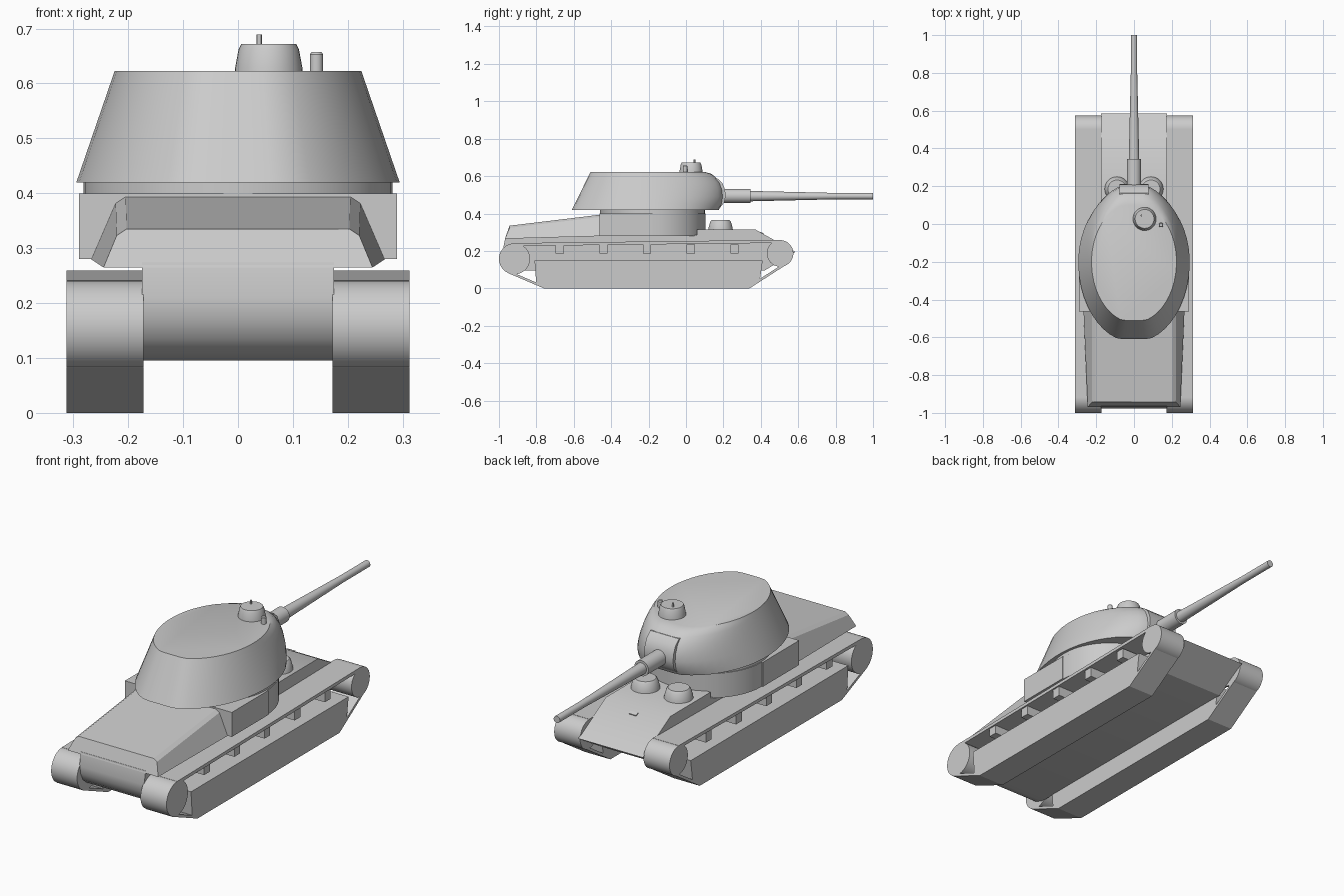
import bpy, bmesh, math
from mathutils import Vector

if "Cube" in bpy.data.objects:
    bpy.data.objects.remove(bpy.data.objects["Cube"])


def finish(name, bm, smooth=False):
    bmesh.ops.remove_doubles(bm, verts=bm.verts, dist=1e-5)
    bmesh.ops.recalc_face_normals(bm, faces=bm.faces)
    me = bpy.data.meshes.new(name)
    bm.to_mesh(me)
    bm.free()
    ob = bpy.data.objects.new(name, me)
    bpy.context.collection.objects.link(ob)
    if smooth:
        bpy.ops.object.select_all(action='DESELECT')
        ob.select_set(True)
        bpy.context.view_layer.objects.active = ob
        bpy.ops.object.shade_smooth_by_angle(angle=math.radians(30))
    return ob


def loft(name, rings, smooth=False):
    bm = bmesh.new()
    vs = [[bm.verts.new(p) for p in r] for r in rings]
    n = len(vs[0])
    for a, b in zip(vs, vs[1:]):
        for i in range(n):
            bm.faces.new((a[i], a[(i + 1) % n], b[(i + 1) % n], b[i]))
    bm.faces.new(vs[0])
    bm.faces.new(vs[-1])
    return finish(name, bm, smooth)


def side_profile(name, yz, x0, x1, smooth=False):
    return loft(name, [[(x, y, z) for y, z in yz] for x in (x0, x1)], smooth)


def turned(name, centre, steps, axis='Z', n=32):
    """Rings of (radius, distance) stacked along an axis."""
    order = {'Z': lambda u, v, d: (u, v, d), 'Y': lambda u, v, d: (u, d, v),
             'X': lambda u, v, d: (d, u, v)}[axis]
    c = Vector(centre)
    rings = [[c + Vector(order(r * math.cos(i * math.tau / n), r * math.sin(i * math.tau / n), d))
              for i in range(n)] for r, d in steps]
    return loft(name, rings, True)


def strip(name, a, b, t, x0, x1):
    """Thin plate from a to b in the side view, thickened on its left."""
    (ay, az), (by, bz) = a, b
    d = Vector((by - ay, bz - az)).normalized() * t
    return side_profile(name, [a, b, (by - d.y, bz + d.x), (ay - d.y, az + d.x)], x0, x1)


# Hull with rounded tail, sloped nose and raised driver deck
side_profile("hull", [(-.965, .275), (-.978, .21), (-.972, .17), (-.955, .135), (-.925, .11), (-.88, .095),
                      (.42, .095), (.585, .195), (.37, .315), (.06, .315), (.06, .285)], -.175, .175, True)

# Sloped engine deck
def deck_ring(y_top, y_low, top, low, xt, xl):
    c = .012
    return [(-xl, y_low, low), (xl, y_low, low), (xt + c / 2, y_top, top - c),
            (xt - c, y_top, top), (-xt + c, y_top, top), (-xt - c / 2, y_top, top - c)]

loft("engine_deck", [deck_ring(-.943, -.968, .335, .265, .215, .245),
                     deck_ring(-.44, -.44, .396, .28, .217, .268)])

# Turret base: square at the back, round at the front
arc = [(.285 * math.cos(i * math.pi / 24), -.18 + .285 * math.sin(i * math.pi / 24)) for i in range(25)]
plan = [(-.29, -.18), (-.29, -.462), (.29, -.462), (.29, -.18)] + arc
loft("turret_base", [[(x, y, z) for x, y in plan] for z in (.28, .40)], True)
turned("turret_ring", (0, -.18, 0), [(.281, .39), (.281, .43)], n=48)

# Egg-shaped turret, sloped sides and rounded nose
def turret_ring(z, front):
    t = (z - .42) / .203
    half, rear = .295 - .07 * t, .41 - .10 * t
    pts = []
    for i in range(48):
        a = (i + .5) * math.tau / 48
        s = max(-1, min(1, 1.04 * math.sin(a)))
        pts.append((half * math.cos(a), -.2 + s * (front if s > 0 else rear), z))
    return pts

loft("turret", [turret_ring(z, f) for z, f in
                [(.42, .375), (.45, .393), (.49, .40), (.53, .396), (.565, .383), (.595, .358),
                 (.612, .335), (.623, .30)]], True)

# Gun shield, sleeve and barrel
side_profile("gun_shield", [(.08, .435), (.185, .435), (.205, .46), (.212, .495), (.208, .53),
                            (.193, .565), (.165, .59), (.08, .59)], -.078, .078, True)
turned("gun_sleeve", (0, 0, .494), [(.038, .15), (.038, .345)], 'Y')
turned("gun_barrel", (0, 0, .493), [(.028, .33), (.024, .5), (.017, .8), (.017, 1.0)], 'Y')

# Commander cupola, periscope and roof vent
turned("cupola", (.056, .027, 0), [(.063, .61), (.061, .63), (.055, .662), (.05, .672)])
turned("cupola_periscope", (.039, .045, 0), [(.005, .66), (.005, .689)], n=12)
turned("roof_vent", (.143, -.005, 0), [(.012, .60), (.012, .653), (.009, .657)], n=16)

# Driver hatches and vision slot
for s, side in ((-1, "left"), (1, "right")):
    turned(side + "_driver_hatch", (s * .09, .185, 0), [(.066, .31), (.064, .325), (.055, .357), (.048, .365)])
side_profile("vision_slot", [(.39, .29), (.41, .28), (.415, .295), (.40, .302)], -.02, .02)

# Running gear on each side
IN, OUT = .172, .3125
for s, side in ((-1, "left"), (1, "right")):
    a, b = s * IN, s * OUT
    turned(side + "_rear_wheel", (0, -.917, .158), [(.083, a), (.083, b)], 'X', 40)
    turned(side + "_front_wheel", (0, .503, .187), [(.071, a), (.071, b)], 'X', 40)
    side_profile(side + "_track_run", [(-.81, .15), (-.80, .02), (-.76, 0), (.34, 0), (.395, .045), (.41, .15)], a, b)
    strip(side + "_track_top", (-.917, .226), (.503, .243), .016, a, b)
    strip(side + "_track_rear_slope", (-.955, .083), (-.76, 0), .013, a, b)
    strip(side + "_track_front_slope", (.34, 0), (.553, .137), .013, a, b)
    for i in range(5):
        y = -.675 + i * .2335
        side_profile(f"{side}_track_support_{i + 1}", [(y - .022, .187), (y + .022, .187),
                     (y + .022, .235), (y - .022, .235)], a, s * .305)
